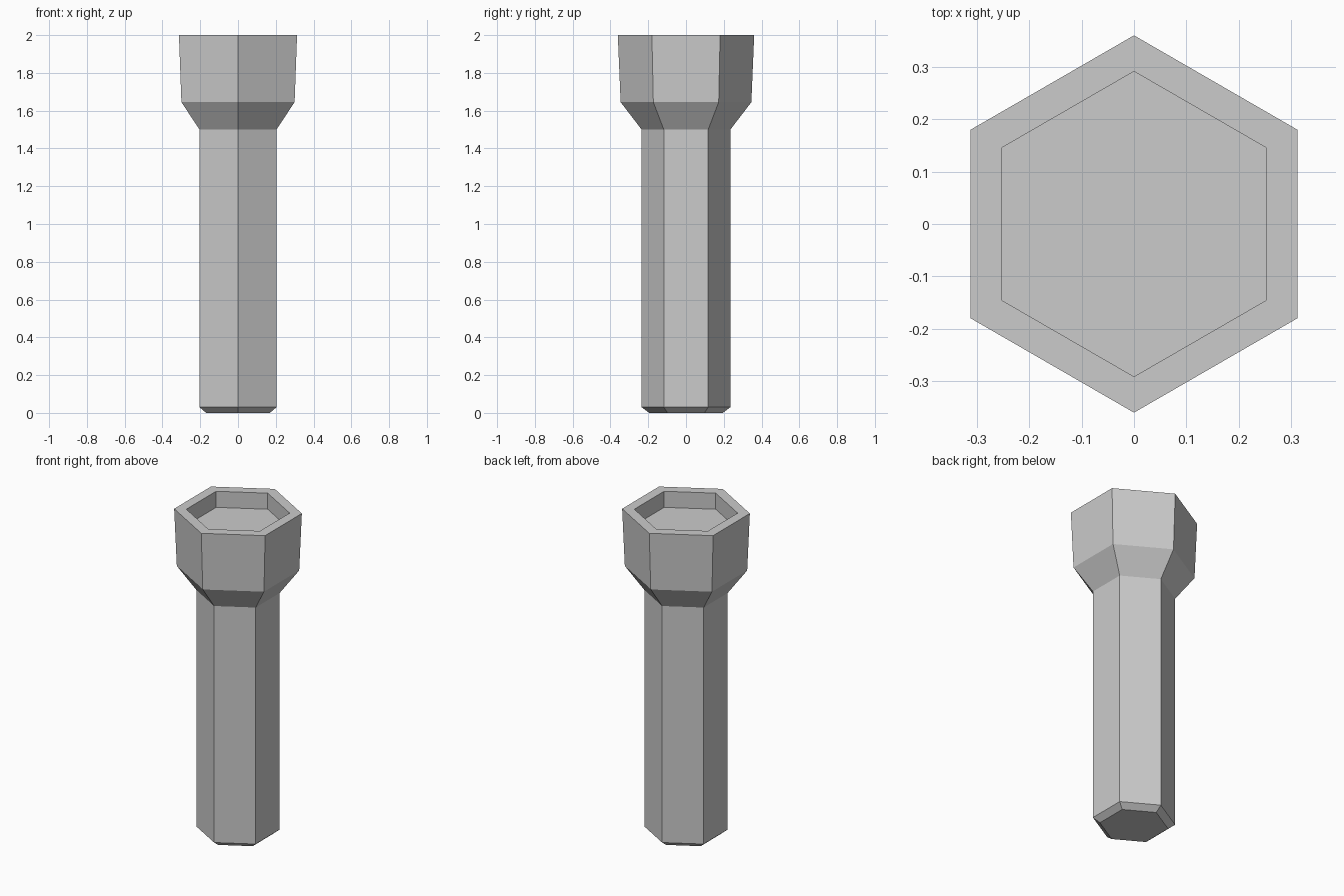
import bpy, bmesh, math

if "Cube" in bpy.data.objects:
    bpy.data.objects.remove(bpy.data.objects["Cube"])

SIDES = 6

# (radius to corner, z) from the foot up, over the rim and into the recess
PROFILE = [
    (0.195, 0.0),    # chamfered foot
    (0.235, 0.03),
    (0.235, 1.50),   # shaft top
    (0.346, 1.645),  # flared collar
    (0.361, 2.0),    # outer rim
    (0.292, 2.0),    # inner rim
    (0.292, 1.90),   # recess floor
]


def ring(bm, radius, z):
    # corners point along +y and -y
    angles = [math.pi / 2 + 2 * math.pi * i / SIDES for i in range(SIDES)]
    return [bm.verts.new((radius * math.cos(a), radius * math.sin(a), z)) for a in angles]


bm = bmesh.new()
rings = [ring(bm, r, z) for r, z in PROFILE]

# walls between neighbouring rings
for low, high in zip(rings, rings[1:]):
    for i in range(SIDES):
        j = (i + 1) % SIDES
        bm.faces.new((low[i], low[j], high[j], high[i]))

# foot and recess floor
bm.faces.new(rings[0][::-1])
bm.faces.new(rings[-1])
bmesh.ops.recalc_face_normals(bm, faces=bm.faces)

mesh = bpy.data.meshes.new("hexagonal_post")
bm.to_mesh(mesh)
bm.free()
bpy.context.collection.objects.link(bpy.data.objects.new("hexagonal_post", mesh))
